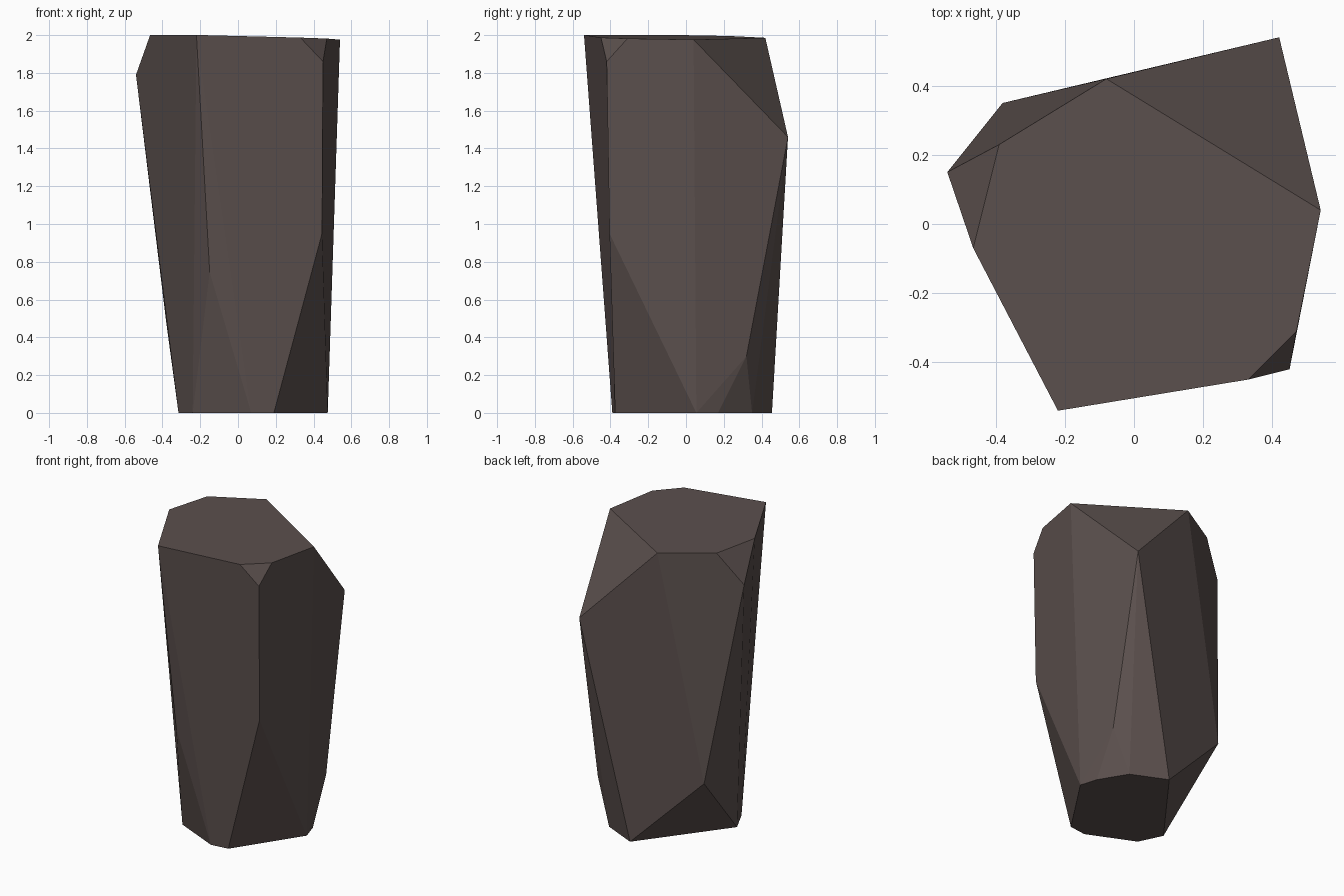
import bpy
import bmesh
import math

# Remove the default cube
default_cube = bpy.data.objects.get("Cube")
if default_cube:
    bpy.data.objects.remove(default_cube, do_unlink=True)


def flat_material(name, colour):
    material = bpy.data.materials.new(name)
    material.use_nodes = True
    material.diffuse_color = colour
    shader = next(n for n in material.node_tree.nodes if n.type == "BSDF_PRINCIPLED")
    shader.inputs["Base Color"].default_value = colour
    shader.inputs["Roughness"].default_value = 0.9
    return material


def hull_object(name, corners, material):
    """Wrap the corners in a convex skin and merge its nearly flat facets."""
    bm = bmesh.new()
    for corner in corners:
        bm.verts.new(corner)
    result = bmesh.ops.convex_hull(bm, input=bm.verts[:])
    spare = set(result["geom_interior"] + result["geom_unused"])
    loose = [v for v in spare if isinstance(v, bmesh.types.BMVert)]
    bmesh.ops.delete(bm, geom=loose, context="VERTS")
    bmesh.ops.dissolve_limit(bm, angle_limit=math.radians(6),
                             verts=bm.verts[:], edges=bm.edges[:])
    bmesh.ops.recalc_face_normals(bm, faces=bm.faces[:])
    mesh = bpy.data.meshes.new(name)
    bm.to_mesh(mesh)
    bm.free()
    mesh.materials.append(material)
    obj = bpy.data.objects.new(name, mesh)
    bpy.context.collection.objects.link(obj)
    return obj


# Slightly tilted top facet
top_rim = [(x, y, 1.992 - 0.0236 * x - 0.0123 * y - 0.003) for x, y in (
    (-0.22, -0.54), (-0.465, -0.07), (-0.39, 0.23), (-0.08, 0.42),
    (0.54, 0.04), (0.47, -0.31), (0.33, -0.45))]

# Chipped shoulders below the rim
shoulders = [(0.45, -0.42, 1.86), (-0.54, 0.15, 1.79), (0.42, 0.54, 1.46)]

# Corners where the sides taper in to the foot
lower_corners = [
    (0.445, -0.405, 0.95), (-0.15, -0.445, 0.745), (-0.38, 0.35, 0.48),
    (0.34, -0.305, 0.44), (0.445, -0.12, 0.44), (0.435, 0.32, 0.3)]

# Flat base
base = [(x, y, 0) for x, y in (
    (-0.315, -0.095), (-0.24, -0.25), (0.07, -0.39), (0.19, -0.375),
    (0.475, 0.055), (0.44, 0.17), (0.33, 0.35), (0.1, 0.455))]

stone = flat_material("dark brown stone", (0.105, 0.08, 0.075, 1))
hull_object("standing_rock", top_rim + shoulders + lower_corners + base, stone)
